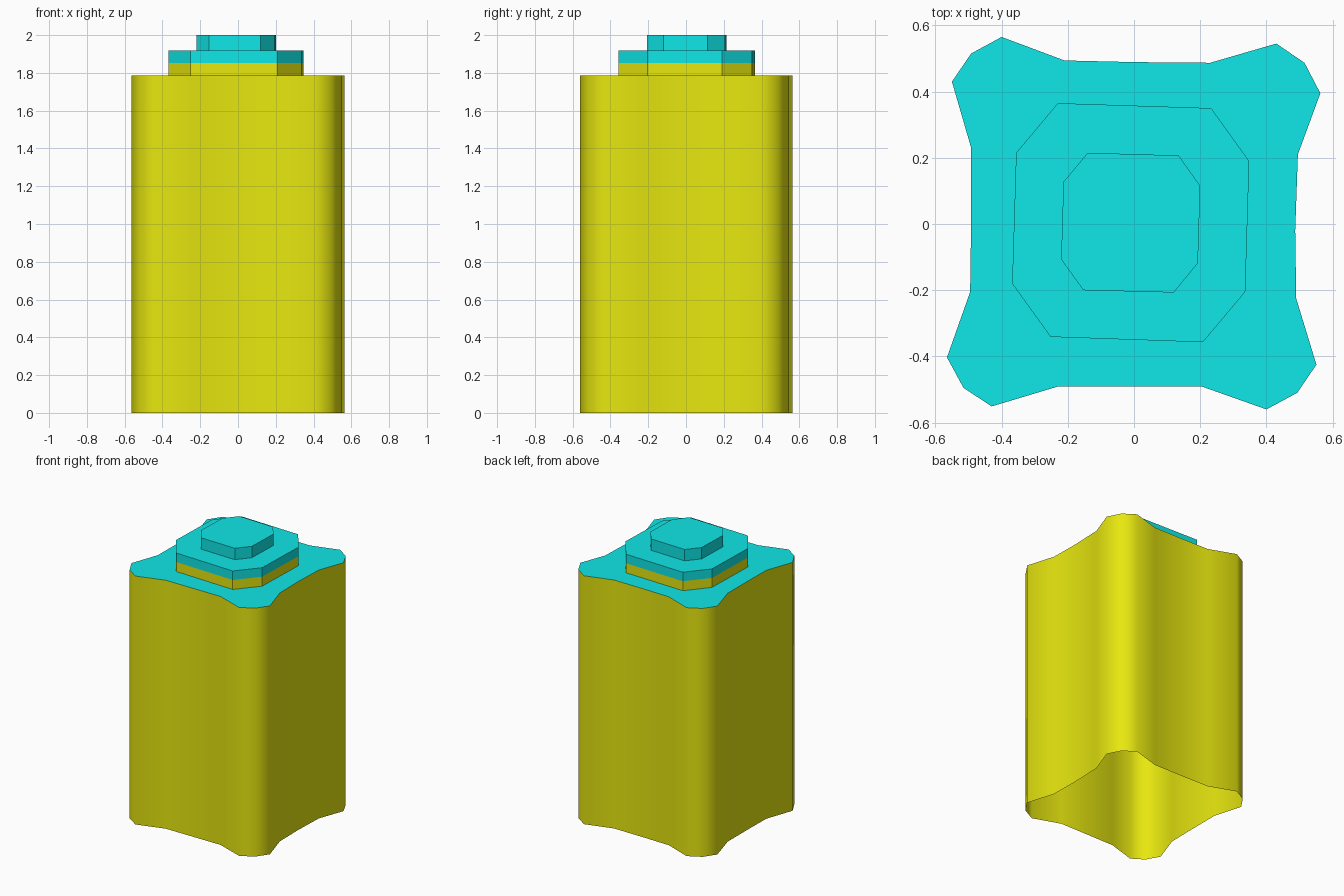
import bpy, bmesh
from math import radians

if "Cube" in bpy.data.objects:
    bpy.data.objects.remove(bpy.data.objects["Cube"])


def colour(name, rgb):
    m = bpy.data.materials.new(name)
    m.diffuse_color = (*rgb, 1)
    m.use_nodes = True
    m.node_tree.nodes["Principled BSDF"].inputs["Base Color"].default_value = m.diffuse_color
    return m


yellow = colour("yellow", (0.8, 0.8, 0.005))
teal = colour("teal", (0.005, 0.8, 0.8))

# Cross-sections seen from above, listed clockwise
BODY = [(-.40, .565), (-.21, .494), (0, .489), (.23, .487), (.43, .545), (.515, .487),
        (.563, .395), (.495, .21), (.487, -.02), (.49, -.225), (.551, -.425), (.493, -.51),
        (.40, -.56), (.205, -.491), (0, -.491), (-.23, -.491), (-.43, -.551), (-.515, -.495),
        (-.565, -.403), (-.495, -.205), (-.492, .01), (-.492, .23), (-.55, .43), (-.492, .515)]
SHOULDER = [(-.23, .365), (.233, .35), (.348, .19), (.336, -.205),
            (.208, -.357), (-.252, -.341), (-.368, -.18), (-.356, .215)]
CAP = [(-.14, .215), (.135, .207), (.2, .115), (.193, -.118),
       (.12, -.207), (-.153, -.2), (-.22, -.107), (-.213, .127)]


def tier(name, outline, levels, mats, hole=None, smooth=None):
    """Open-bottomed prism: one wall band per level, teal top with optional hole."""
    bm = bmesh.new()
    pts = outline[::-1]
    n = len(pts)
    rings = [[bm.verts.new((x, y, z)) for x, y in pts] for z in levels]
    for k, (lo, hi) in enumerate(zip(rings, rings[1:])):
        for i in range(n):
            j = (i + 1) % n
            f = bm.faces.new((lo[i], lo[j], hi[j], hi[i]))
            f.material_index = mats[k]
            f.smooth = smooth is not None
    top = rings[-1]
    if hole:
        inner = [bm.verts.new((x, y, levels[-1])) for x, y in hole]
        edges = [bm.edges.get((top[i], top[(i + 1) % n])) for i in range(n)]
        edges += [bm.edges.new((inner[i], inner[i - 1])) for i in range(len(inner))]
        res = bmesh.ops.triangle_fill(bm, use_beauty=True, edges=edges, normal=(0, 0, 1))
        faces = [g for g in res["geom"] if isinstance(g, bmesh.types.BMFace)]
    else:
        faces = [bm.faces.new(top)]
    for f in faces:
        f.material_index = 1
        f.normal_update()
        if f.normal.z < 0:
            f.normal_flip()
    me = bpy.data.meshes.new(name)
    bm.to_mesh(me)
    bm.free()
    ob = bpy.data.objects.new(name, me)
    me.materials.append(yellow)
    me.materials.append(teal)
    bpy.context.collection.objects.link(ob)
    if smooth:
        bpy.ops.object.select_all(action='DESELECT')
        ob.select_set(True)
        bpy.context.view_layer.objects.active = ob
        bpy.ops.object.shade_smooth_by_angle(angle=radians(smooth))
    return ob


# Hollow body, two-colour shoulder and small cap
tier("body", BODY, (0, 1.785), (0,), hole=SHOULDER, smooth=65)
tier("shoulder", SHOULDER, (1.785, 1.853, 1.918), (0, 1), hole=CAP)
tier("cap", CAP, (1.918, 2.0), (1,))
